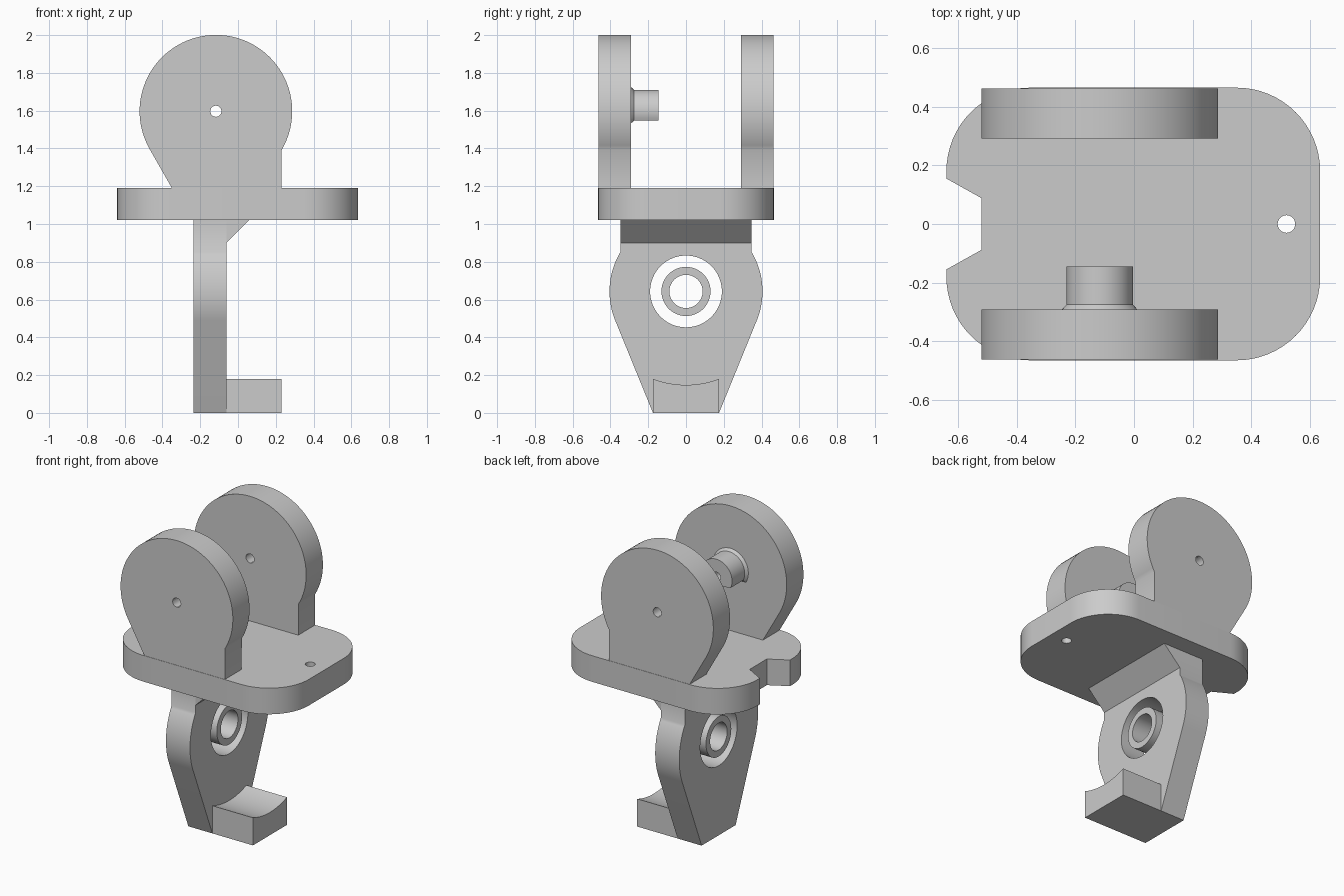
import bpy, bmesh, math
from math import radians, cos, sin

if "Cube" in bpy.data.objects:
    bpy.data.objects.remove(bpy.data.objects["Cube"], do_unlink=True)

grey = bpy.data.materials.new("plain_grey")
grey.use_nodes = True
colour = (0.6, 0.6, 0.6, 1)
grey.diffuse_color = colour
grey.node_tree.nodes["Principled BSDF"].inputs["Base Color"].default_value = colour


def arc(cx, cy, r, start, end, steps=16):
    """Points along an arc, angles in degrees."""
    return [(cx + r * cos(radians(start + (end - start) * i / steps)),
             cy + r * sin(radians(start + (end - start) * i / steps)))
            for i in range(steps + 1)]


def circle(cx, cy, r, steps=48):
    return arc(cx, cy, r, 0, 360, steps)[:-1]


def finish(name, bm):
    """Turn a bmesh into a named, coloured, edge-smoothed object."""
    bmesh.ops.remove_doubles(bm, verts=bm.verts, dist=0.0001)
    bmesh.ops.recalc_face_normals(bm, faces=bm.faces)
    mesh = bpy.data.meshes.new(name)
    bm.to_mesh(mesh)
    bm.free()
    mesh.materials.append(grey)
    obj = bpy.data.objects.new(name, mesh)
    bpy.context.collection.objects.link(obj)
    bpy.ops.object.select_all(action='DESELECT')
    obj.select_set(True)
    bpy.context.view_layer.objects.active = obj
    bpy.ops.object.shade_smooth_by_angle(angle=radians(30))
    return obj


# How a flat profile (u, v) and depth w map onto each axis
MAPS = {'X': lambda u, v, w: (w, u, v),
        'Y': lambda u, v, w: (u, w, v),
        'Z': lambda u, v, w: (u, v, w)}


def prism(name, axis, low, high, outline, *holes):
    """Extrude a filled outline with holes along an axis."""
    curve = bpy.data.curves.new(name + "_profile", 'CURVE')
    curve.dimensions = '2D'
    curve.fill_mode = 'BOTH'
    curve.extrude = (high - low) / 2
    for loop in (outline, *holes):
        spline = curve.splines.new('POLY')
        spline.points.add(len(loop) - 1)
        for point, (u, v) in zip(spline.points, loop):
            point.co = (u, v, 0, 1)
        spline.use_cyclic_u = True
    temp = bpy.data.objects.new(name + "_profile", curve)
    bpy.context.collection.objects.link(temp)
    mesh = temp.to_mesh()
    bm = bmesh.new()
    bm.from_mesh(mesh)
    temp.to_mesh_clear()
    bpy.data.objects.remove(temp, do_unlink=True)
    bpy.data.curves.remove(curve)
    for vert in bm.verts:
        u, v, w = vert.co
        vert.co = MAPS[axis](u, v, w + (low + high) / 2)
    return finish(name, bm)


# Horizontal base plate with rounded corners, a notch and a pin hole
base = (arc(0.35, -0.18, 0.285, -90, 0) + arc(0.35, 0.18, 0.285, 0, 90)
        + arc(-0.355, 0.18, 0.285, 90, 180)
        + [(-0.64, 0.155), (-0.52, 0.088), (-0.52, -0.088), (-0.64, -0.155)]
        + arc(-0.355, -0.18, 0.285, 180, 270))
prism("base_plate", 'Z', 1.02, 1.19, base, circle(0.52, 0, 0.03, 24))

# Two upright round cheeks with axle holes
AX, AZ = -0.117, 1.597
cheek = [(-0.35, 1.19), (0.23, 1.19)] + arc(AX, AZ, 0.404, -30.5, 210, 64)
for name, low in (("front_cheek", -0.463), ("back_cheek", 0.291)):
    prism(name, 'Y', low, low + 0.172, cheek, circle(AX, AZ, 0.03, 12))

# Flat-bottomed axle stub with a flared root and a through bore
bm = bmesh.new()
stub_rings = []
for y, r, flat in ((-0.291, 0.03, 1), (-0.291, 0.128, 0.064),
                   (-0.275, 0.113, 0.05), (-0.145, 0.113, 0.05),
                   (-0.145, 0.03, 1)):
    stub_rings.append([bm.verts.new((AX + u, y, AZ + max(v, -flat)))
                       for u, v in circle(0, 0, r, 60)])
for a, b in zip(stub_rings, stub_rings[1:] + stub_rings[:1]):
    for i in range(len(a)):
        j = (i + 1) % len(a)
        bm.faces.new((a[i], a[j], b[j], b[i]))
finish("axle_stub", bm)

# Hanging plate with a large round opening
BZ = 0.643
half = [(0.175, 0)] + arc(0, BZ, 0.405, -22, 31, 24) + [(0.347, 1.02)]
hanger = half + [(-u, v) for u, v in reversed(half)]
prism("hanging_plate", 'X', -0.235, -0.062, hanger, circle(0, BZ, 0.19, 64))

# Loose ring inside the opening
prism("inner_ring", 'X', -0.235, -0.062, circle(0, BZ, 0.13), circle(0, BZ, 0.088))

# Sloped brace under the base plate
prism("brace", 'Y', -0.347, 0.347, [(-0.062, 0.9), (0.058, 1.02), (-0.062, 1.02)])

# Foot with a hollowed top, concentric with the opening
sweep = math.degrees(math.asin(0.175 / 0.495))
foot = [(-0.175, 0), (0.175, 0)] + arc(0, BZ, 0.495, -90 + sweep, -90 - sweep)
prism("foot", 'X', -0.062, 0.23, foot)
